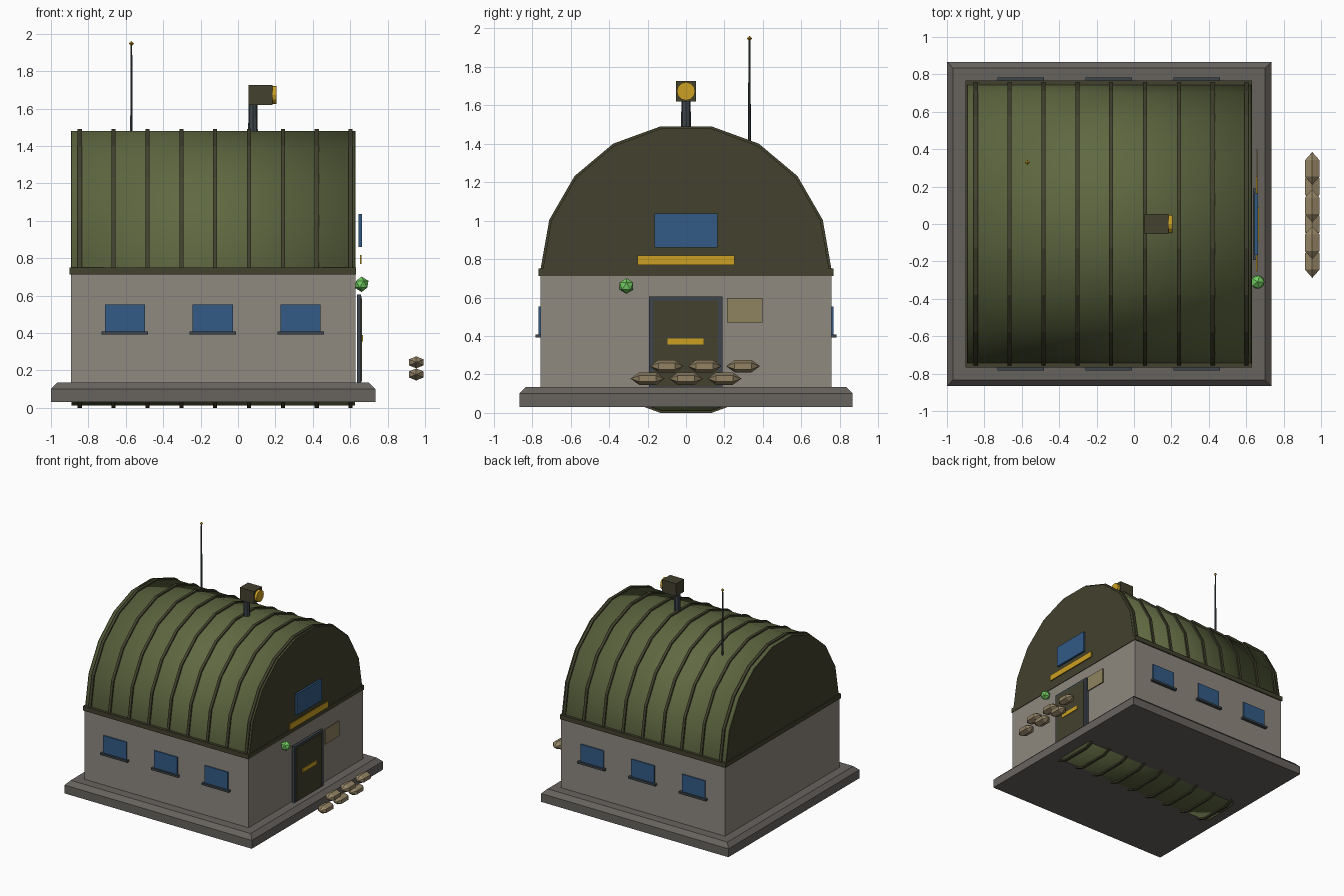
import bpy, bmesh, math
from mathutils import Matrix, Vector

if "Cube" in bpy.data.objects:
    bpy.data.objects.remove(bpy.data.objects["Cube"])


def mat(name, r, g, b):
    m = bpy.data.materials.new(name)
    lin = [((c / 255 + 0.055) / 1.055) ** 2.4 for c in (r, g, b)]
    m.diffuse_color = (*lin, 1)
    m.use_nodes = True
    m.node_tree.nodes["Principled BSDF"].inputs["Base Color"].default_value = m.diffuse_color
    return m


OLIVE = mat("olive roof", 95, 104, 65)
DARK = mat("dark olive", 67, 65, 46)
WALL = mat("concrete wall", 142, 136, 127)
BASE = mat("grey foundation", 103, 99, 95)
BLUE = mat("blue glass", 50, 91, 134)
SLATE = mat("slate metal", 61, 69, 75)
GOLD = mat("gold", 204, 160, 34)
TAN = mat("tan board", 143, 130, 96)
SAND = mat("sandbag", 146, 130, 100)
GREEN = mat("green lamp", 115, 205, 98)


def finish(name, bm, material):
    bmesh.ops.recalc_face_normals(bm, faces=bm.faces)
    me = bpy.data.meshes.new(name)
    bm.to_mesh(me)
    bm.free()
    me.materials.append(material)
    ob = bpy.data.objects.new(name, me)
    bpy.context.collection.objects.link(ob)
    return ob


def box(name, x, y, z, material):
    """Box from (min, max) pairs."""
    bm = bmesh.new()
    size = [b - a for a, b in (x, y, z)]
    mid = [(a + b) / 2 for a, b in (x, y, z)]
    bmesh.ops.create_cube(bm, size=1, matrix=Matrix.Translation(mid) @ Matrix.Diagonal((*size, 1)))
    return finish(name, bm, material)


def prism_x(name, pts, x0, x1, material):
    """Extrude a (y, z) profile along x."""
    bm = bmesh.new()
    f = bm.faces.new([bm.verts.new((x0, y, z)) for y, z in pts])
    new = bmesh.ops.extrude_face_region(bm, geom=[f])["geom"]
    bmesh.ops.translate(bm, vec=(x1 - x0, 0, 0), verts=[v for v in new if isinstance(v, bmesh.types.BMVert)])
    return finish(name, bm, material)


def ring(r, n, zc, start=0.0, steps=None):
    return [(r * math.cos(start + 2 * math.pi * i / n), zc + r * math.sin(start + 2 * math.pi * i / n))
            for i in range(n if steps is None else steps)]


def rod(name, x, y, z0, z1, r0, r1, n, material):
    bm = bmesh.new()
    bmesh.ops.create_cone(bm, cap_ends=True, segments=n, radius1=r0, radius2=r1, depth=z1 - z0,
                          matrix=Matrix.Translation((x, y, (z0 + z1) / 2)))
    return finish(name, bm, material)


def ball(name, loc, scale, material, pole_y=False):
    bm = bmesh.new()
    if pole_y:
        # six-sided bag with its tips along y and an edge on top
        bmesh.ops.create_uvsphere(bm, u_segments=6, v_segments=3, radius=1)
        bmesh.ops.rotate(bm, verts=bm.verts, matrix=Matrix.Rotation(math.pi / 2, 3, 'X'))
        if not any(v.co.z > 0.86 and abs(v.co.x) < 0.01 for v in bm.verts):
            bmesh.ops.rotate(bm, verts=bm.verts, matrix=Matrix.Rotation(math.pi / 6, 3, 'Y'))
    else:
        bmesh.ops.create_icosphere(bm, subdivisions=1, radius=1)
    for v in bm.verts:
        v.co = Vector(a * b for a, b in zip(v.co, scale)) + Vector(loc)
    return finish(name, bm, material)


X0, X1, ZC = -0.89, 0.625, 0.745

# foundation slab with tapered top rim
bm = bmesh.new()
loops = []
for z, xa, xb, yh in ((0.03, -1, 0.735, 0.867), (0.10, -1, 0.735, 0.867), (0.135, -0.967, 0.70, 0.833)):
    loops.append([bm.verts.new((x, y, z)) for x, y in ((xa, -yh), (xb, -yh), (xb, yh), (xa, yh))])
for a, b in zip(loops, loops[1:]):
    for i in range(4):
        bm.faces.new((a[i], a[(i + 1) % 4], b[(i + 1) % 4], b[i]))
bm.faces.new(loops[0])
bm.faces.new(loops[-1])
finish("foundation", bm, BASE)

# walls and eave band
box("walls", (X0 - 0.002, X1 + 0.002), (-0.757, 0.757), (0.12, 0.73), WALL)
box("eave_band", (-0.90, 0.632), (-0.766, 0.766), (0.712, 0.75), DARK)

# barrel roof, running right through the slab
roof = prism_x("barrel_roof", ring(0.745, 18, ZC), X0, X1, OLIVE)
for p in roof.data.polygons:
    p.use_smooth = True

# end gables
half = ring(0.745, 18, ZC, 0, 10)
prism_x("gable_right", half, X1, X1 + 0.004, DARK)
prism_x("gable_left", half, X0 - 0.004, X0, DARK)

# roof ribs
for i in range(9):
    x = -0.846 + 0.181 * i
    prism_x("roof_rib", ring(0.757, 18, ZC), x - 0.011, x + 0.011, DARK)

# side windows with sills
for s in (-1, 1):
    for x in (-0.605, -0.135, 0.335):
        box("side_window", (x - 0.107, x + 0.107), sorted((s * 0.75, s * 0.767)), (0.405, 0.553), BLUE)
        box("window_sill", (x - 0.125, x + 0.125), sorted((s * 0.75, s * 0.782)), (0.392, 0.409), SLATE)

# door end
box("door_frame", (0.635, 0.657), (-0.193, 0.19), (0.135, 0.605), SLATE)
box("door", (0.64, 0.663), (-0.168, 0.166), (0.14, 0.585), DARK)
box("door_bar", (0.655, 0.669), (-0.097, 0.092), (0.355, 0.388), GOLD)
box("gable_window", (0.645, 0.662), (-0.165, 0.163), (0.86, 1.037), BLUE)
box("sign_strip", (0.651, 0.66), (-0.253, 0.253), (0.768, 0.818), GOLD)
box("notice_board", (0.651, 0.66), (0.213, 0.398), (0.47, 0.597), TAN)
ball("door_lamp", (0.661, -0.31, 0.66), (0.041, 0.041, 0.041), GREEN)

# sandbags in two staggered rows
for z, ys in ((0.178, (-0.2, 0.0, 0.2)), (0.243, (-0.1, 0.097, 0.297))):
    for y in ys:
        ball("sandbag", (0.953, y, z), (0.052, 0.088, 0.037), SAND, True)

# searchlight
rod("searchlight_post", 0.08, 0, 1.45, 1.63, 0.026, 0.024, 8, SLATE)
box("searchlight_box", (0.055, 0.185), (-0.053, 0.053), (1.62, 1.726), DARK)
prism_x("searchlight_lens", ring(0.048, 12, 1.673), 0.18, 0.206, GOLD)

# antenna with tip
rod("antenna", -0.57, 0.33, 1.38, 1.945, 0.008, 0.005, 6, SLATE)
rod("antenna_tip_upper", -0.57, 0.33, 1.947, 1.961, 0.014, 0, 4, GOLD)
rod("antenna_tip_lower", -0.57, 0.33, 1.933, 1.947, 0, 0.014, 4, GOLD)
